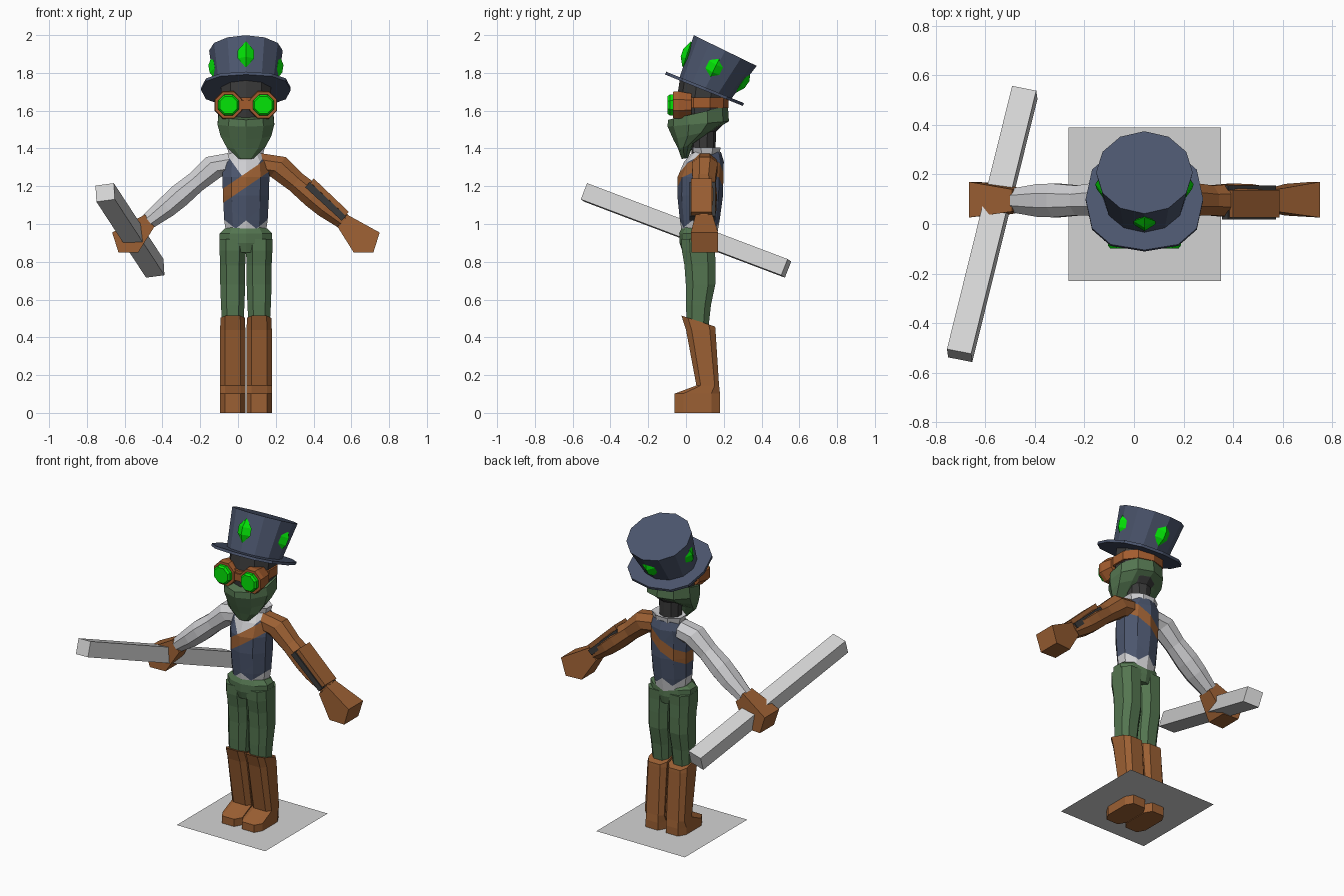
import bpy, bmesh, math
from mathutils import Matrix, Vector

if "Cube" in bpy.data.objects:
    bpy.data.objects.remove(bpy.data.objects["Cube"])

CX = 0.042  # the figure stands slightly right of centre


def mat(name, r, g, b):
    m = bpy.data.materials.new(name)
    m.diffuse_color = (r, g, b, 1)
    m.use_nodes = True
    m.node_tree.nodes["Principled BSDF"].inputs["Base Color"].default_value = m.diffuse_color
    return m


SLATE = mat("slate cloth", .071, .092, .153)
LEATHER = mat("brown leather", .33, .116, .033)
COPPER = mat("copper", .37, .108, .027)
GREEN = mat("green cloth", .088, .178, .08)
GLASS = mat("bright green", .001, .78, .002)
DARK = mat("dark grey", .042, .042, .042)
SHIRT = mat("white shirt", .62, .62, .64)
STEEL = mat("light grey", .65, .65, .65)


def finish(name, bm, *mats):
    bmesh.ops.recalc_face_normals(bm, faces=bm.faces[:])
    me = bpy.data.meshes.new(name)
    bm.to_mesh(me)
    bm.free()
    for m in mats:
        me.materials.append(m)
    ob = bpy.data.objects.new(name, me)
    bpy.context.collection.objects.link(ob)
    return ob


def loft_bm(rings, n, axis='X', half=True, M=Matrix(), p=1):
    """Skin rings (x, y, z, rx, ry, tilt); positive X tilt raises the front; p < 1 is squarer."""
    bm = bmesh.new()
    grow = 1 / math.cos(math.pi / n) if half else 1
    loops = []
    for x, y, z, rx, ry, tilt in rings:
        R = Matrix.Rotation(math.radians(-tilt if axis == 'X' else tilt), 3, axis)
        loop = []
        for i in range(n):
            a = 2 * math.pi * (i + .5 * half) / n
            c, s = grow * math.cos(a), grow * math.sin(a)
            c, s = math.copysign(abs(c) ** p, c), math.copysign(abs(s) ** p, s)
            loop.append(bm.verts.new(M @ (R @ Vector((rx * c, ry * s, 0)) + Vector((x, y, z)))))
        loops.append(loop)
    for a, b in zip(loops, loops[1:]):
        for i in range(n):
            j = (i + 1) % n
            bm.faces.new((a[i], a[j], b[j], b[i]))
    bm.faces.new(loops[0])
    bm.faces.new(loops[-1])
    return bm


def loft(name, m, rings, n, **kw):
    return finish(name, loft_bm(rings, n, **kw), m)


def prism(name, m, pts):
    """Extrude an x-z outline along y; each point is (x, z, y front, y back)."""
    bm = bmesh.new()
    f = [bm.verts.new((x, a, z)) for x, z, a, b in pts]
    k = [bm.verts.new((x, b, z)) for x, z, a, b in pts]
    bm.faces.new(f)
    bm.faces.new(k)
    for i in range(len(pts)):
        j = (i + 1) % len(pts)
        bm.faces.new((f[i], f[j], k[j], k[i]))
    return finish(name, bm, m)


def box(name, m, M, size):
    bm = bmesh.new()
    bmesh.ops.create_cube(bm, size=1, matrix=M @ Matrix.Diagonal((*size, 1)))
    return finish(name, bm, m)


# Flat base sheet, a little above the soles
bm = bmesh.new()
bmesh.ops.create_grid(bm, x_segments=1, y_segments=1, size=.5,
                      matrix=Matrix.Translation((.0425, .08, .056)) @ Matrix.Diagonal((.615, .62, 1, 1)))
finish("base_sheet", bm, STEEL)

# Boots, legs, arms and hands on both sides
for s, side in ((-1, "left"), (1, "right")):
    x = CX + s * .07
    loft(f"{side}_boot", LEATHER, [
        (x, .06, 0, .068, .12, 0), (x, .06, .102, .068, .12, 0),
        (x, .115, .145, .067, .06, 0), (x, .078, .44, .067, .078, 0),
        (x, .065, .486, .064, .094, 18)], 8, p=.55)
    loft(f"{side}_trouser_leg", GREEN, [
        (x, .062, .46, .056, .058, 0), (x, .066, .57, .062, .066, 0),
        (x, .077, .68, .066, .078, 0), (x, .074, .78, .066, .082, 0),
        (x, .066, .86, .07, .088, 0), (x, .066, .92, .07, .09, 0)], 8, p=.75)
    t = s * 129
    start = .065 if s > 0 else .085
    loft(f"{side}_sleeve", SHIRT if s < 0 else LEATHER, [
        (CX + s * start, .1, 1.318, .058, .062, s * 100), (CX + s * .17, .1, 1.303, .066, .068, t),
        (CX + s * .265, .095, 1.222, .056, .06, t), (CX + s * .355, .095, 1.147, .062, .068, t),
        (CX + s * .42, .095, 1.09, .057, .066, t), (CX + s * .515, .095, 1.015, .043, .05, t)],
        8, axis='Y')
    prism(f"{side}_glove", LEATHER, [
        (CX + s * .485, .985, .05, .14), (CX + s * .535, 1.05, .05, .14),
        (CX + s * .708, .955, .026, .17), (CX + s * .675, .85, .03, .17),
        (CX + s * .57, .85, .034, .162)])

# Bracer on the right forearm: dark pad under a leather plate
prism("bracer_pad", DARK, [(x, z, .019, .155) for x, z in
                           ((.355, 1.195), (.38, 1.222), (.572, 1.042), (.548, 1.018))])
prism("bracer_plate", LEATHER, [(x, z, .026, .138) for x, z in
                                ((.385, 1.218), (.4, 1.242), (.587, 1.064), (.568, 1.046))])

# Trouser waist
loft("trouser_waist", GREEN, [
    (CX, .067, .85, .125, .08, 0), (CX, .065, .9, .139, .094, 0),
    (CX, .063, .95, .139, .094, 0), (CX, .068, .972, .112, .086, 8)], 10)

# Torso, cut along waistcoat, shirt and strap edges, then coloured by region
bm = loft_bm([(CX, .072, .93, .102, .086, 0), (CX, .073, 1.02, .115, .1, 0),
              (CX, .075, 1.15, .122, .115, 0), (CX, .077, 1.25, .124, .115, 0),
              (CX, .095, 1.33, .12, .1, 0), (CX, .11, 1.38, .085, .072, 0)], 10)
SLOPE, STRAP_Z, STRAP_H = .68, 1.232, .038
cuts = [(0, STRAP_Z + d, SLOPE) for d in (-STRAP_H, STRAP_H)]
cuts += [(0, 1.225, k) for k in (1.4, -1.4)]
cuts += [(d, .975, k) for d in (-.055, .055) for k in (.8, -.8)]
for d, z, k in cuts:
    bmesh.ops.bisect_plane(bm, geom=bm.verts[:] + bm.edges[:] + bm.faces[:],
                           plane_co=(CX + d, 0, z), plane_no=Vector((-k, 0, 1)).normalized())
for f in bm.faces:
    c = f.calc_center_median()
    dx = c.x - CX
    if abs(c.z - STRAP_Z - SLOPE * dx) < STRAP_H:
        f.material_index = 2
    elif c.z < .975 + .8 * abs(abs(dx) - .055) or (c.z > 1.225 + 1.4 * abs(dx) and c.y < .1):
        f.material_index = 1
finish("torso", bm, SLATE, SHIRT, LEATHER)

# Collar, neck and head
loft("collar", SHIRT, [(CX, .11, 1.35, .085, .065, 0), (CX, .11, 1.405, .1, .073, 0),
                       (CX, .11, 1.395, .075, .062, 0)], 8)
loft("head", DARK, [(CX, .092, 1.36, .062, .06, 0), (CX, .092, 1.49, .068, .064, 0),
                    (CX, .085, 1.54, .13, .12, 0), (CX, .085, 1.64, .135, .13, 0),
                    (CX, .095, 1.722, .132, .13, 22)], 10)
loft("face_scarf", GREEN, [
    (CX, .063, 1.588, .145, .155, -13), (CX, .065, 1.53, .15, .155, -5),
    (CX, .045, 1.475, .135, .11, -13), (CX, 0, 1.412, .103, .042, -20),
    (CX, -.006, 1.347, .04, .016, -10)], 10)

# Goggles
loft("goggle_strap", COPPER, [(CX, .083, 1.615, .145, .136, 0), (CX, .083, 1.67, .145, .136, 0)], 10)
box("goggle_bridge", COPPER, Matrix.Translation((CX, -.05, 1.63)), (.06, .03, .045))
for s, side in ((-1, "left"), (1, "right")):
    x = CX + s * .0925
    loft(f"{side}_goggle_cup", COPPER, [(x, .03, 1.63, .06, .06, 90), (x, -.04, 1.63, .073, .073, 90),
                                        (x, -.068, 1.63, .07, .07, 90)], 8)
    loft(f"{side}_goggle_lens", GLASS, [(x, -.06, 1.63, .055, .055, 90), (x, -.086, 1.63, .055, .055, 90),
                                        (x, -.098, 1.63, .046, .046, 90)], 8)

# Top hat
loft("hat_brim", SLATE, [(CX, .095, 1.708, .237, .222, 22), (CX, .101, 1.723, .237, .222, 22)],
     12, half=False, p=.8)
loft("hat_crown", SLATE, [(CX, .1, 1.715, .165, .147, 23), (CX, .208, 1.918, .195, .185, 26)],
     12, half=False)

# Four gems around the crown
for i, name in enumerate(("right", "back", "left", "front")):
    M = (Matrix.Translation((CX, .1, 1.718)) @ Matrix.Rotation(math.radians(-26), 4, 'X')
         @ Matrix.Rotation(i * math.pi / 2, 4, 'Z')
         @ Matrix.Translation((.168 if i % 2 == 0 else .164, 0, .12))
         @ Matrix.Rotation(math.radians(8), 4, 'Y'))
    loft(f"{name}_hat_gem", GLASS, [(0, 0, -.07, .003, .003, 0), (0, 0, -.022, .028, .044, 0),
                                    (0, 0, .022, .028, .044, 0), (0, 0, .07, .003, .003, 0)],
         4, half=False, M=M)

# Square staff held in the left hand
turn = Vector((.265, 1.07, -.405)).to_track_quat('Y', 'Z').to_matrix().to_4x4()
box("staff", STEEL, Matrix.Translation((-.572, 0, .966)) @ turn
    @ Matrix.Rotation(math.radians(-8), 4, 'Y'), (.1, 1.165, .092))
